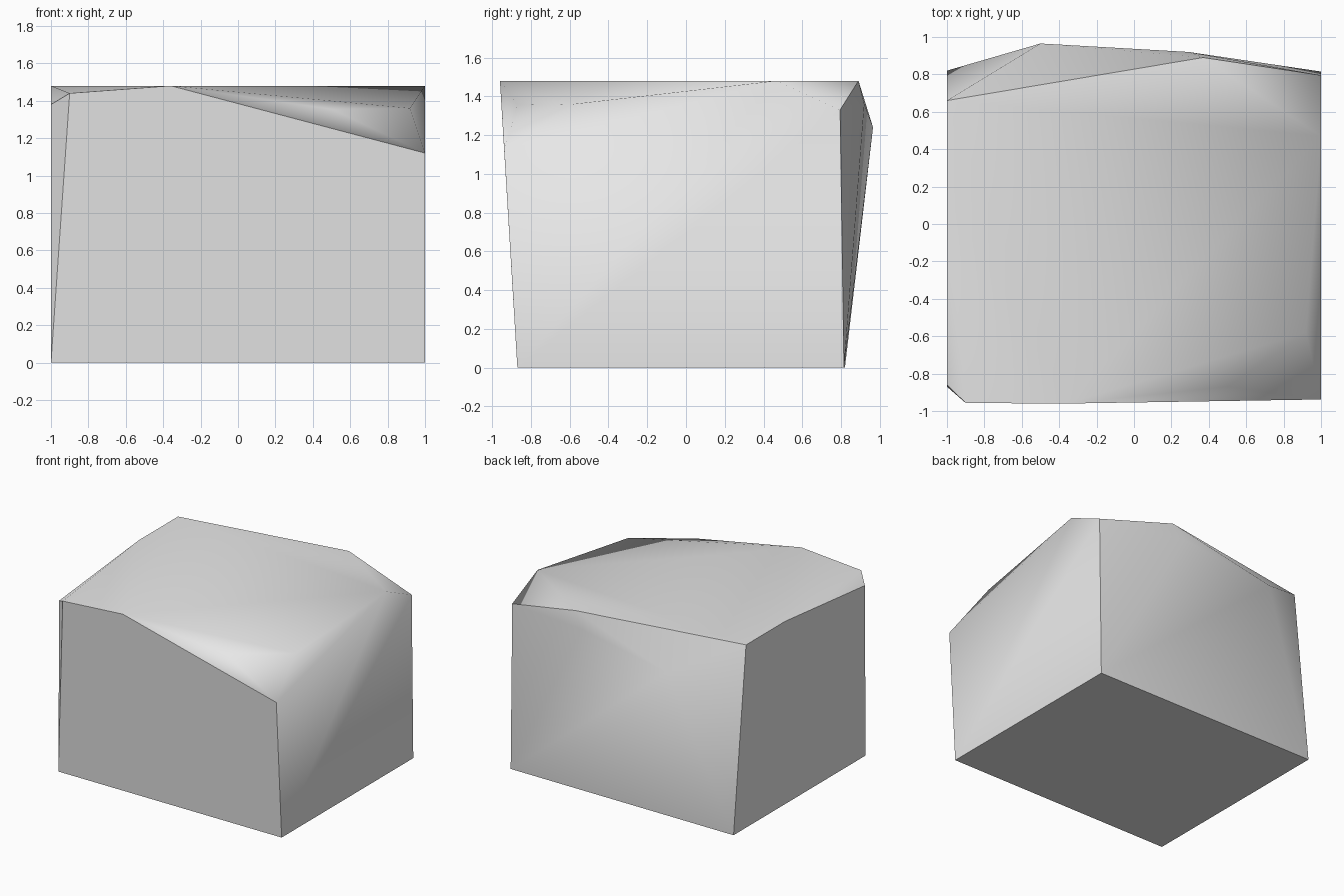
import bpy
import bmesh

cube = bpy.data.objects.get("Cube")
if cube:
    bpy.data.objects.remove(cube, do_unlink=True)

# Plain grey stone
stone = bpy.data.materials.new("stone_grey")
stone.use_nodes = True
grey = (0.8, 0.8, 0.8, 1)
stone.diffuse_color = grey
for node in stone.node_tree.nodes:
    if node.type == "BSDF_PRINCIPLED":
        node.inputs["Base Color"].default_value = grey

TOP = 1.48
base = [(-1, -0.87, 0), (1, -0.87, 0), (1, 0.815, 0), (-1, 0.82, 0)]
top_rim = [(-1, 0.66, TOP), (-1, 0.16, TOP), (-0.36, -0.96, TOP),
           (1, 0.47, TOP), (0.37, 0.89, TOP)]
chipped_corners = [(-1, -0.86, 1.38), (-0.9, -0.957, 1.44),
                   (1, -0.938, 1.12), (0.5, -0.87, 1.355),
                   (0.92, -0.58, 1.36), (1, 0.795, 1.33)]
back_bulge = [(-0.5, 0.965, 1.24), (0.29, 0.92, 1.36)]

# Chipped block: convex wrap around its corner points
bm = bmesh.new()
for point in base + top_rim + chipped_corners + back_bulge:
    bm.verts.new(point)
bmesh.ops.convex_hull(bm, input=bm.verts[:])
bmesh.ops.dissolve_limit(bm, angle_limit=0.012, verts=bm.verts[:], edges=bm.edges[:])
bmesh.ops.recalc_face_normals(bm, faces=bm.faces[:])
bm.normal_update()


def side(face):
    """Name the side of the block that a face belongs to."""
    n = face.normal
    if n.z < -0.9:
        return "bottom"
    if n.x < -0.3 and n.y < -0.3:
        return "corner_chip"
    if n.x < -0.8:
        return "right"
    if n.y < -0.9:
        return "front"
    if n.y > 0.6:
        return "back"
    return "shell"


# Top and left side blend smoothly; the other sides meet at sharp edges
for face in bm.faces:
    face.smooth = True
for edge in bm.edges:
    edge.smooth = len({side(f) for f in edge.link_faces}) == 1

mesh = bpy.data.meshes.new("stone_block")
bm.to_mesh(mesh)
bm.free()
mesh.materials.append(stone)
block = bpy.data.objects.new("stone_block", mesh)
bpy.context.collection.objects.link(block)
